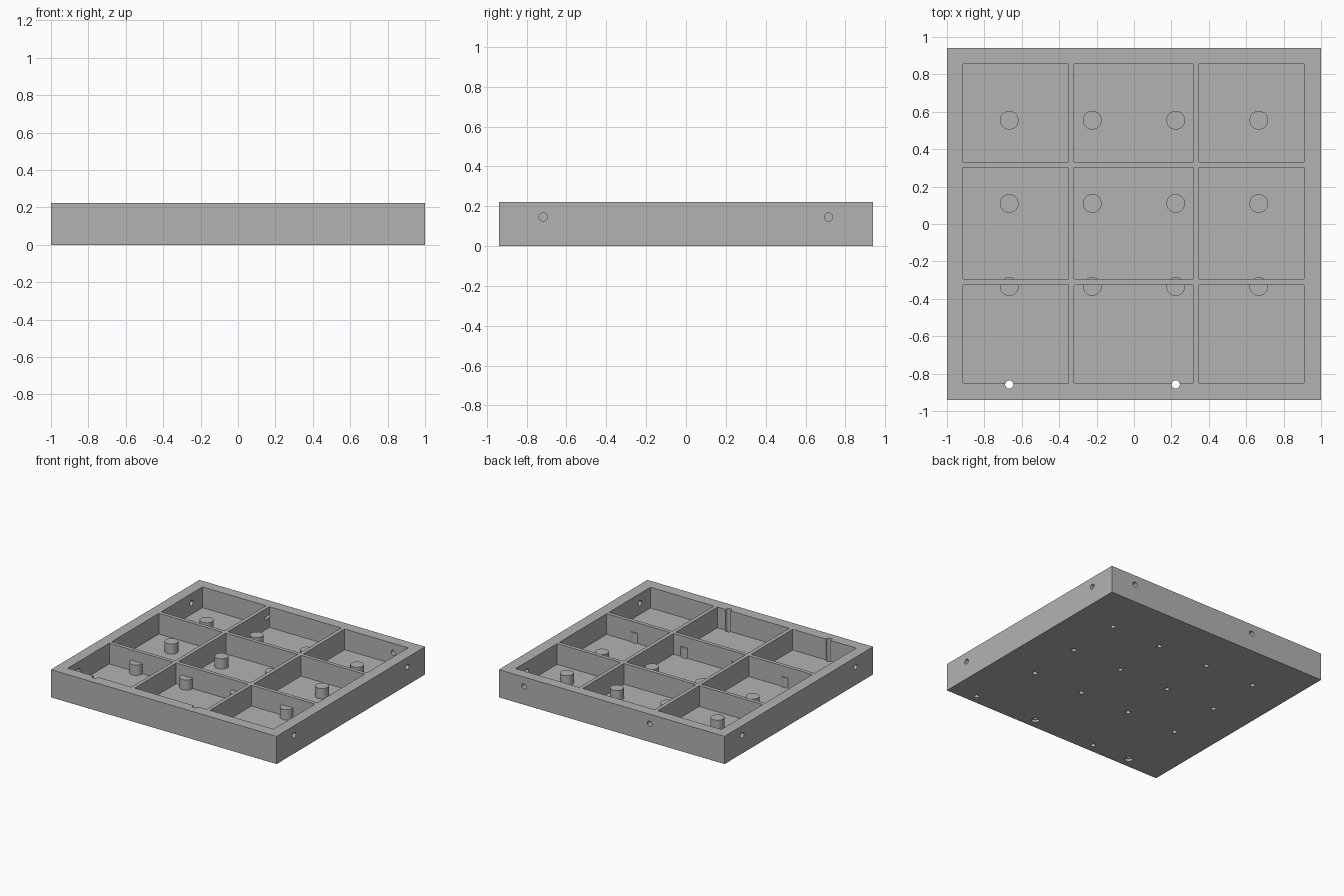
import bpy, bmesh
from mathutils import Matrix, Vector

cube = bpy.data.objects.get("Cube")
if cube:
    bpy.data.objects.remove(cube, do_unlink=True)

# Overall sizes
HEIGHT, FLOOR, HALF_Y = 0.222, 0.056, 0.94
PEG_TOP, PEG_X, PEG_Y = 0.138, (-0.667, -0.223, 0.223, 0.667), (-0.334, 0.11, 0.555)
SIDE_Z = 0.146

grey = bpy.data.materials.new("plain_grey")
grey.use_nodes = True
colour = (0.45, 0.45, 0.45, 1)
grey.diffuse_color = colour
grey.node_tree.nodes["Principled BSDF"].inputs["Base Color"].default_value = colour


def add_box(bm, low, high):
    low, high = Vector(low), Vector(high)
    bmesh.ops.create_cube(bm, size=1, matrix=Matrix.Translation((low + high) / 2)
                          @ Matrix.Diagonal((*(high - low), 1)))


def add_rod(bm, start, end, radius, sides=32):
    start, end = Vector(start), Vector(end)
    axis = end - start
    turn = axis.to_track_quat("Z", "Y").to_matrix().to_4x4()
    bmesh.ops.create_cone(bm, cap_ends=True, segments=sides, radius1=radius, radius2=radius,
                          depth=axis.length, matrix=Matrix.Translation((start + end) / 2) @ turn)


def make_object(name, bm):
    mesh = bpy.data.meshes.new(name)
    bm.to_mesh(mesh)
    bm.free()
    mesh.materials.append(grey)
    obj = bpy.data.objects.new(name, mesh)
    bpy.context.collection.objects.link(obj)
    return obj


def combine(target, name, bm, operation):
    tool = make_object(name, bm)
    tool.hide_render = True
    mod = target.modifiers.new(name, "BOOLEAN")
    mod.operation, mod.solver, mod.object = operation, "EXACT", tool
    bpy.context.view_layer.objects.active = target
    bpy.ops.object.modifier_apply(modifier=mod.name)
    bpy.data.objects.remove(tool, do_unlink=True)


# Solid tray block
bm = bmesh.new()
add_box(bm, (-1, -HALF_Y, 0), (1, HALF_Y, HEIGHT))
tray = make_object("compartment_tray", bm)

# Nine open compartments
bm = bmesh.new()
for x0, x1 in ((-0.913, -0.35), (-0.32, 0.317), (0.347, 0.91)):
    for y0, y1 in ((-0.85, -0.325), (-0.295, 0.302), (0.332, 0.855)):
        add_box(bm, (x0, y0, FLOOR), (x1, y1, HEIGHT + 0.1))
combine(tray, "compartments", bm, "DIFFERENCE")

# Round pegs on the floor
bm = bmesh.new()
for x in PEG_X:
    for y in PEG_Y:
        add_rod(bm, (x, y, FLOOR - 0.02), (x, y, PEG_TOP), 0.05)
combine(tray, "pegs", bm, "UNION")

# Blind screw holes under the pegs and the front wall, wall holes and through bores
bm = bmesh.new()
for x in PEG_X:
    for y in PEG_Y:
        add_rod(bm, (x, y, -0.05), (x, y, 0.11), 0.018, 20)
for x in (-0.337, 0.777):
    add_rod(bm, (x, -0.867, -0.05), (x, -0.867, 0.05), 0.018, 20)
    add_rod(bm, (x, 0.8, SIDE_Z), (x, 1, SIDE_Z), 0.021, 24)
for side in (-1, 1):
    for y in (-0.717, 0.715):
        add_rod(bm, (side * 0.85, y, SIDE_Z), (side * 1.1, y, SIDE_Z), 0.021, 24)
for x in (-0.667, 0.223):
    add_rod(bm, (x, -0.858, -0.05), (x, -0.858, HEIGHT + 0.05), 0.022, 24)
combine(tray, "holes", bm, "DIFFERENCE")

# Wider recess below each through bore
bm = bmesh.new()
for x in (-0.667, 0.223):
    add_rod(bm, (x, -0.858, -0.05), (x, -0.858, 0.02), 0.03, 24)
combine(tray, "bore_recesses", bm, "DIFFERENCE")

bpy.ops.object.select_all(action="DESELECT")
tray.select_set(True)
bpy.context.view_layer.objects.active = tray
bpy.ops.object.shade_smooth_by_angle()
